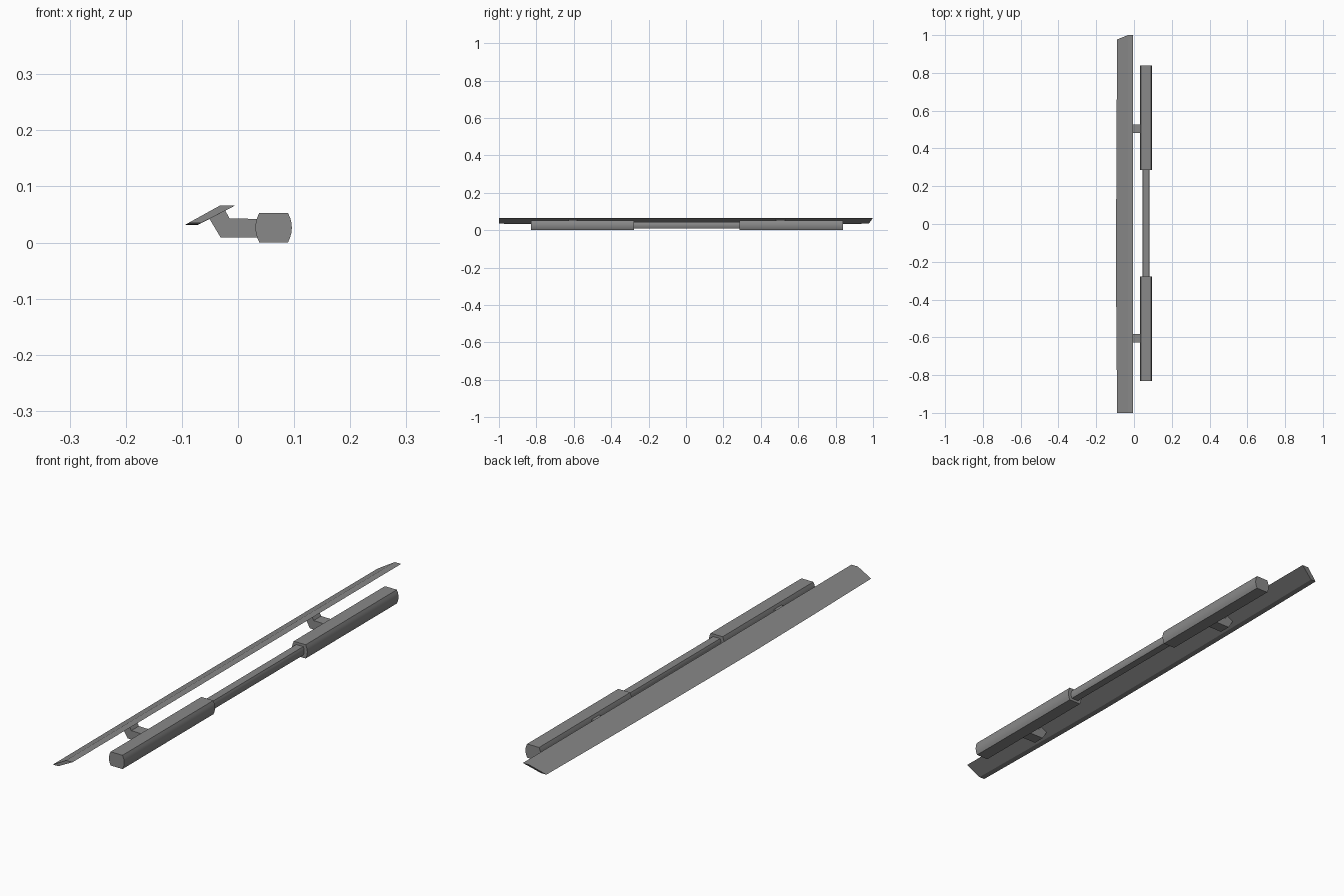
import bpy, bmesh

cube = bpy.data.objects.get("Cube")
if cube:
    bpy.data.objects.remove(cube, do_unlink=True)

grey = bpy.data.materials.new("metal_grey")
grey.use_nodes = True
colour = (0.25, 0.25, 0.25, 1)
grey.diffuse_color = colour
grey.node_tree.nodes["Principled BSDF"].inputs["Base Color"].default_value = colour


def loft(name, sections, smooth=False):
    """Skin a row of matching cross-sections and cap both ends."""
    bm = bmesh.new()
    rings = [[bm.verts.new(p) for p in s] for s in sections]
    n = len(rings[0])
    for a, b in zip(rings, rings[1:]):
        for i in range(n):
            j = (i + 1) % n
            bm.faces.new((a[i], a[j], b[j], b[i]))
    bm.faces.new(rings[0])
    bm.faces.new(rings[-1])
    bmesh.ops.recalc_face_normals(bm, faces=bm.faces)
    mesh = bpy.data.meshes.new(name)
    bm.to_mesh(mesh)
    bm.free()
    mesh.materials.append(grey)
    obj = bpy.data.objects.new(name, mesh)
    bpy.context.collection.objects.link(obj)
    if smooth:
        bpy.ops.object.select_all(action='DESELECT')
        obj.select_set(True)
        bpy.context.view_layer.objects.active = obj
        bpy.ops.object.shade_smooth_by_angle(angle=0.6)
    return obj


def extrude(name, profile, y0, y1, smooth=False):
    return loft(name, [[(x, y, z) for x, z in profile] for y in (y0, y1)], smooth)


def barrel(width, height, bulge, steps=6):
    """Flat top and bottom with bowed sides, centred on the tube axis."""
    cx, cz = 0.0635, 0.0265
    right = []
    for i in range(steps + 1):
        t = 2 * i / steps - 1
        right.append((width / 2 - bulge * t * t, t * height / 2))
    pts = right + [(-x, -z) for x, z in right]
    return [(cx + x, cz + z) for x, z in pts]


# Tube: thin centre rod and two thicker sleeves
extrude("centre_rod", barrel(0.038, 0.033, 0.004), -0.30, 0.30, True)
sleeve = barrel(0.065, 0.053, 0.007)
extrude("front_sleeve", sleeve, -0.83, -0.277, True)
extrude("rear_sleeve", sleeve, 0.285, 0.84, True)

# Bent brackets joining sleeves to the blade
bracket = [(0.036, 0.009), (-0.031, 0.009), (-0.052, 0.044),
           (-0.024, 0.059), (-0.015, 0.043), (0.036, 0.042)]
for name, y in (("front_bracket", -0.605), ("rear_bracket", 0.505)):
    extrude(name, bracket, y - 0.023, y + 0.023)

# Tilted blade with a slightly bowed lower edge and a slanted rear end
sections = []
for y, bow, slant in ((-1, 0, 0), (-0.65, 0.6, 0), (-0.28, 1, 0),
                      (0.2, 0.8, 0), (0.65, 0.4, 0), (1, 0, 0.023)):
    dx, dz = 0.006 * bow, 0.0034 * bow
    sections.append([(-0.089 - dx, y - slant, 0.0345 - dz),
                     (-0.066 - dx, y - slant, 0.0345 - dz),
                     (-0.005, y, 0.066), (-0.032, y, 0.066)])
loft("tilted_blade", sections)
